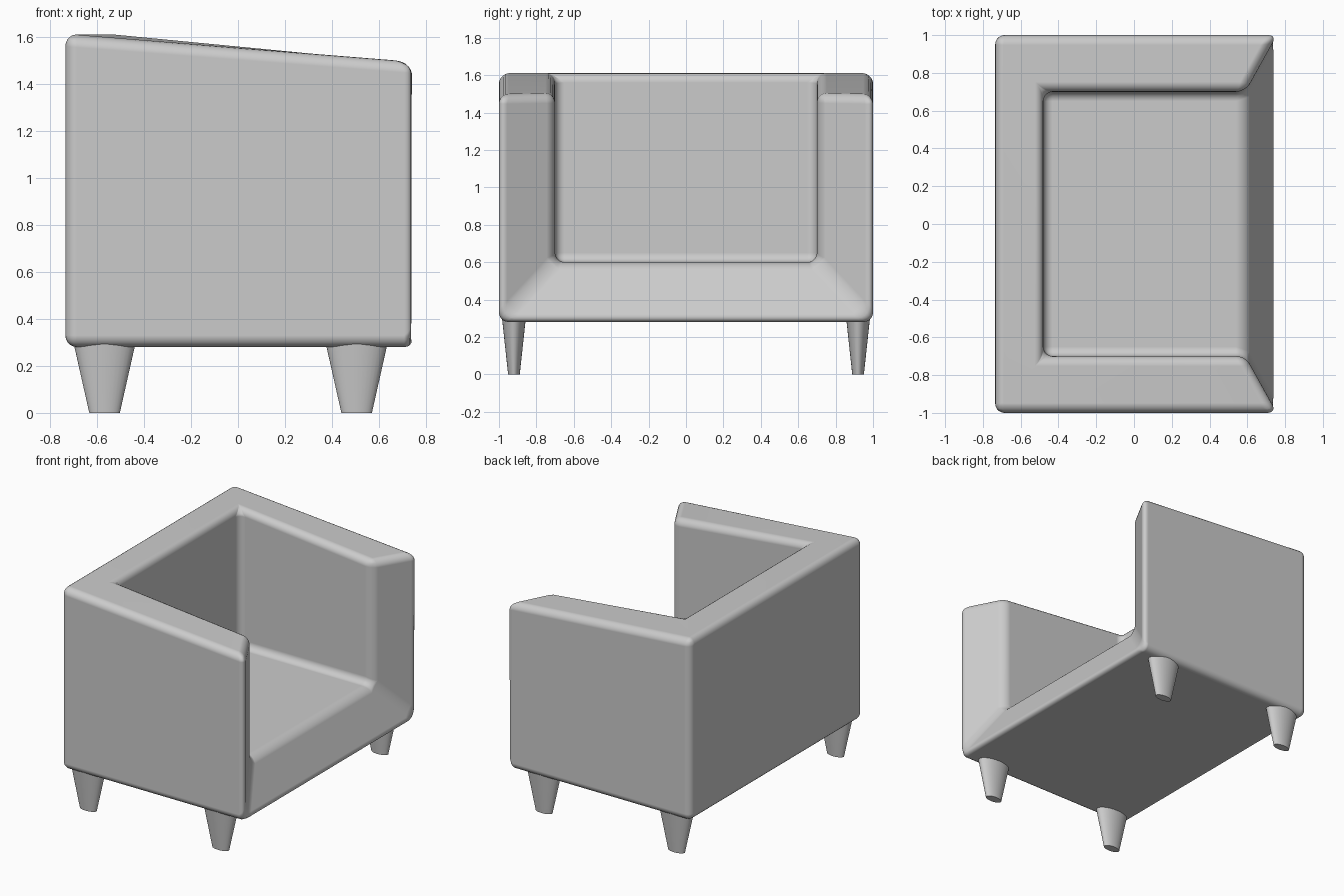
import bpy, bmesh

if "Cube" in bpy.data.objects:
    bpy.data.objects.remove(bpy.data.objects["Cube"])

def add_object(name, bm):
    bmesh.ops.recalc_face_normals(bm, faces=bm.faces[:])
    for f in bm.faces:
        f.smooth = True
    mesh = bpy.data.meshes.new(name)
    bm.to_mesh(mesh)
    bm.free()
    obj = bpy.data.objects.new(name, mesh)
    bpy.context.collection.objects.link(obj)
    return obj

# Upholstered body: shell with back, sloping arms, seat and inward-slanted front
BACK, FRONT, IN_BACK, IN_FRONT = -0.735, 0.757, -0.48, 0.59
bm = bmesh.new()

def ring(x, half_y, low, high):
    # open U section: right top, right bottom, left bottom, left top
    return [bm.verts.new((x, y, z)) for y, z in
            ((-half_y, high), (-half_y, low), (half_y, low), (half_y, high))]

outer_back = ring(BACK, 1.0, 0.28, 1.61)
outer_front = ring(FRONT, 1.0, 0.28, 1.495)
inner_back = ring(IN_BACK, 0.7, 0.6, 1.61)
inner_front = ring(IN_FRONT, 0.7, 0.6, 1.5)

bm.faces.new(outer_back)
bm.faces.new(inner_back)
for i in range(3):
    j = i + 1
    bm.faces.new((outer_back[i], outer_back[j], outer_front[j], outer_front[i]))
    bm.faces.new((inner_back[i], inner_back[j], inner_front[j], inner_front[i]))
    bm.faces.new((outer_front[i], outer_front[j], inner_front[j], inner_front[i]))
for i in (0, 3):
    bm.faces.new((outer_back[i], outer_front[i], inner_front[i], inner_back[i]))
bm.faces.new((outer_back[0], inner_back[0], inner_back[3], outer_back[3]))
body = add_object("chair_body", bm)

bevel = body.modifiers.new("soft_edges", 'BEVEL')
bevel.width = 0.05
bevel.segments = 5
bevel.limit_method = 'ANGLE'
bevel.angle_limit = 0.35
bevel.use_clamp_overlap = False
bevel.harden_normals = True

# Tapered oval legs, tops sunk slightly into the body
LEG_H = 0.32
for side, y in (("right", -0.92), ("left", 0.92)):
    for end, x in (("back", -0.568), ("front", 0.505)):
        bm = bmesh.new()
        bmesh.ops.create_cone(bm, cap_ends=True, segments=32,
                              radius1=0.065, radius2=0.137, depth=LEG_H)
        for v in bm.verts:
            v.co.y *= 0.48
            v.co.z += LEG_H / 2
        leg = add_object(f"{end}_{side}_leg", bm)
        leg.location = (x, y, 0)
        for e in leg.data.edges:
            a, b = (leg.data.vertices[k].co.z for k in e.vertices)
            e.use_edge_sharp = abs(a - b) < 1e-4
